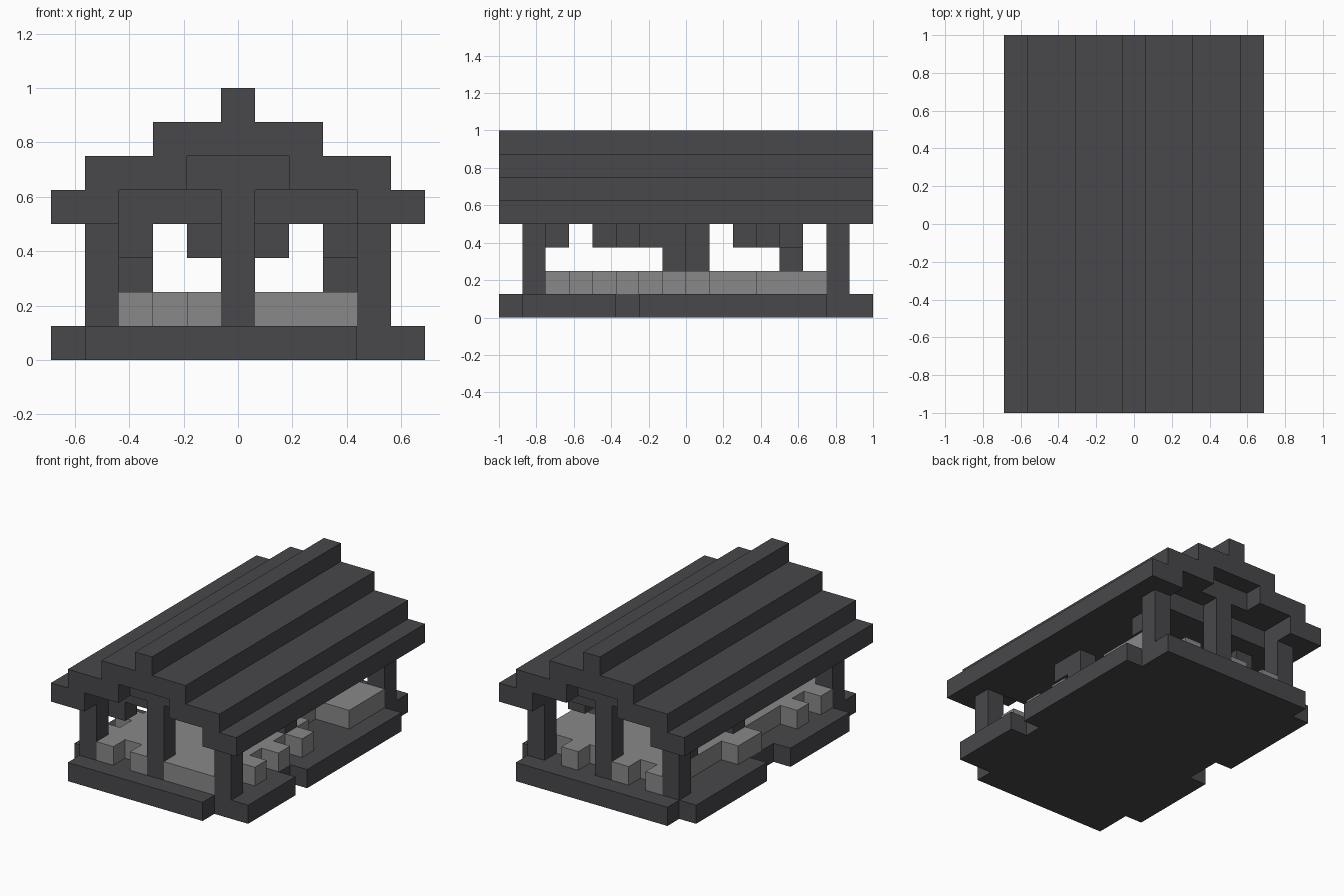
import bpy, bmesh, math
from mathutils import Vector

UNIT = 0.125                      # edge of one block
ORIGIN = Vector((-0.6875, -1.0, 0.0))

cube = bpy.data.objects.get("Cube")
if cube:
    bpy.data.objects.remove(cube, do_unlink=True)


def make_material(name, colour):
    mat = bpy.data.materials.new(name)
    mat.use_nodes = True
    mat.diffuse_color = colour
    mat.node_tree.nodes["Principled BSDF"].inputs["Base Color"].default_value = colour
    return mat


dark_stone = make_material("dark stone", (0.065, 0.064, 0.07, 1))
grey_gravel = make_material("grey gravel", (0.25, 0.25, 0.25, 1))


def cells(columns, rows, levels):
    """Set of block cells; each argument is a (start, end) pair."""
    return {(i, j, k) for i in range(*columns) for j in range(*rows) for k in range(*levels)}


def cell(i, j, k):
    return cells((i, i + 1), (j, j + 1), (k, k + 1))


def build(name, blocks, material):
    """Skin the outside of a set of blocks and merge the flat faces."""
    bm = bmesh.new()
    for block in sorted(blocks):
        for axis in range(3):
            for side in (0, 1):
                neighbour = list(block)
                neighbour[axis] += 2 * side - 1
                if tuple(neighbour) in blocks:
                    continue
                u, v = (axis + 1) % 3, (axis + 2) % 3
                corners = []
                for du, dv in ((0, 0), (1, 0), (1, 1), (0, 1)):
                    p = Vector(block)
                    p[axis] += side
                    p[u] += du
                    p[v] += dv
                    corners.append(bm.verts.new(ORIGIN + p * UNIT))
                if not side:
                    corners.reverse()
                bm.faces.new(corners)
    bmesh.ops.remove_doubles(bm, verts=bm.verts[:], dist=UNIT / 100)
    bmesh.ops.dissolve_limit(bm, angle_limit=math.radians(1),
                             verts=bm.verts[:], edges=bm.edges[:])
    mesh = bpy.data.meshes.new(name)
    bm.to_mesh(mesh)
    bm.free()
    mesh.materials.append(material)
    obj = bpy.data.objects.new(name, mesh)
    bpy.context.collection.objects.link(obj)
    return obj


# Base slab with a chipped outline
ground = (0, 1)
base = cells((1, 10), (1, 16), ground) | cells((1, 9), (0, 1), ground)
for rows in ((1, 5), (6, 14)):
    base |= cells((10, 11), rows, ground)
for rows in ((2, 7), (9, 15)):
    base |= cells((0, 1), rows, ground)
build("base_slab", base, dark_stone)

# Gravel heap with a ragged edge on every side
bed = (1, 2)
gravel = cells((2, 9), (2, 14), bed) - cells((8, 9), (9, 11), bed)
gravel |= cells((9, 10), (11, 14), bed)
for j in (3, 5, 7):
    gravel |= cell(9, j, 1)
for j in (2, 4, 8, 9):
    gravel |= cell(1, j, 1)
for i in (2, 4, 6, 7, 8):
    gravel |= cell(i, 1, 1)
for i in (2, 4, 7):
    gravel |= cell(i, 14, 1)
build("gravel_heap", gravel, grey_gravel)

# Posts at both ends, the middle one reaching the gable
for end, j in (("front", 1), ("back", 14)):
    for label, i, top in (("right", 1, 4), ("middle", 5, 5), ("left", 9, 4)):
        build(f"{end}_{label}_post", cells((i, i + 1), (j, j + 1), (1, top)), dark_stone)

# Stepped roof shell: each layer has a half width and a hollow half width
roof = set()
for level, (half, hollow) in enumerate(((5, 3), (4, 1), (2, -1), (0, -1)), start=4):
    layer = (level, level + 1)
    roof |= cells((5 - half, 6 + half), (0, 16), layer)
    roof -= cells((5 - hollow, 6 + hollow), (0, 16), layer)
# Gable wall and ceiling filling set back from both ends
roof |= cells((4, 7), (1, 15), (5, 6))
roof |= cells((2, 9), (2, 14), (4, 5))
build("stepped_roof", roof, dark_stone)

# Blocks hanging from the ceiling, some reaching the gravel
hanging = cells((4, 7), (5, 6), (3, 4)) | cells((4, 7), (11, 12), (3, 4))
hanging |= cells((8, 9), (6, 8), (3, 4)) | cell(8, 7, 2)
hanging |= cells((2, 3), (8, 9), (2, 4)) | cells((2, 3), (12, 13), (2, 4))
for i, j in ((2, 2), (2, 4), (2, 10), (8, 12)):
    hanging |= cell(i, j, 3)
build("hanging_blocks", hanging, dark_stone)
